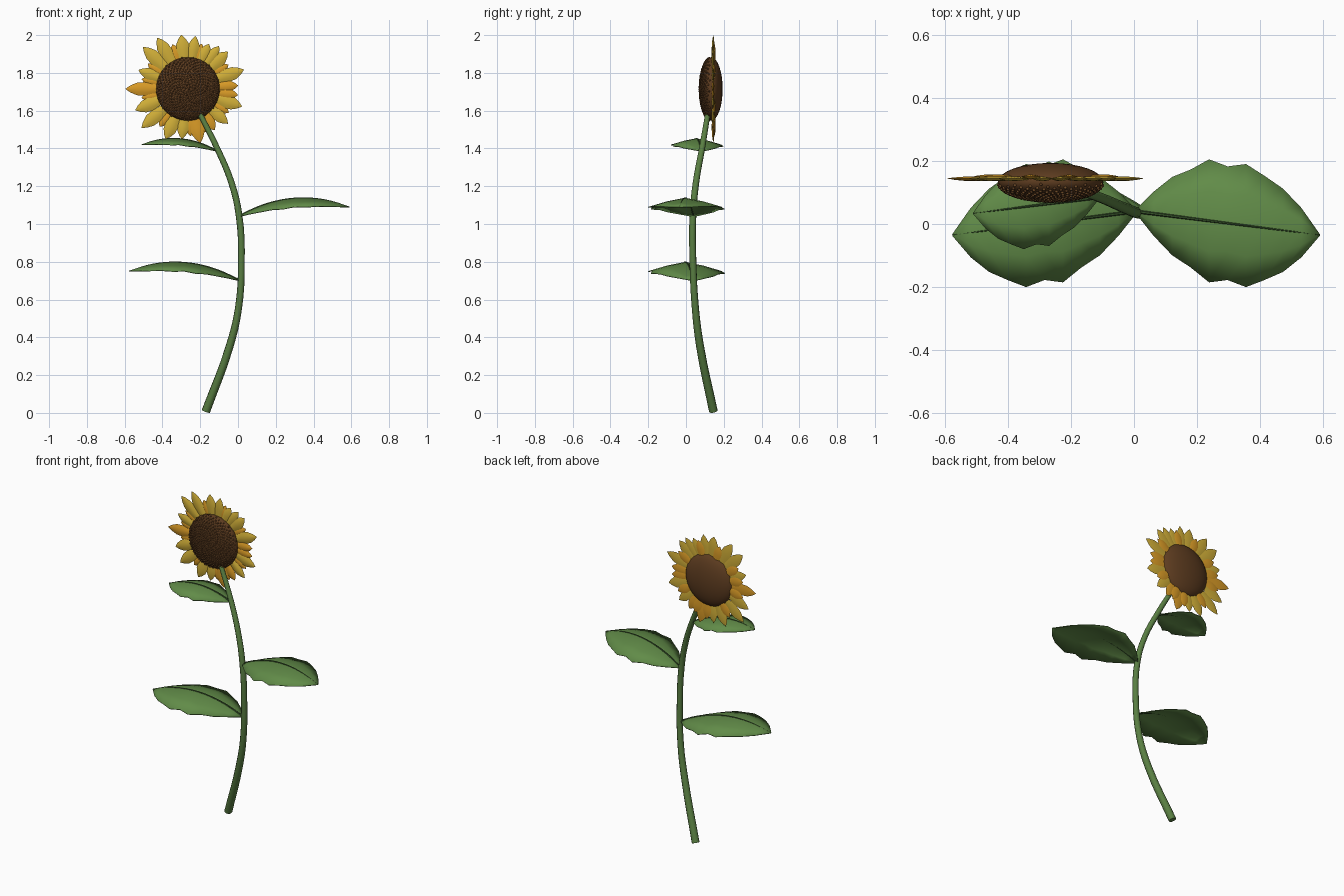
import bpy, bmesh, math
from mathutils import Vector, Matrix

if "Cube" in bpy.data.objects:
    bpy.data.objects.remove(bpy.data.objects["Cube"])


def material(name, rgb):
    m = bpy.data.materials.new(name)
    m.use_nodes = True
    m.diffuse_color = (*rgb, 1)
    node = next(n for n in m.node_tree.nodes if n.type == 'BSDF_PRINCIPLED')
    node.inputs["Base Color"].default_value = (*rgb, 1)
    node.inputs["Roughness"].default_value = 0.8
    return m


STEM = material("stem green", (0.10, 0.21, 0.055))
LEAF = material("leaf green", (0.12, 0.26, 0.065))
VEIN = material("dark vein green", (0.04, 0.09, 0.025))
YELLOW = material("petal yellow", (0.64, 0.43, 0.04))
ORANGE = material("petal orange", (0.70, 0.33, 0.02))
BROWN = material("disc brown", (0.11, 0.045, 0.014))
SEED = material("seed brown", (0.17, 0.075, 0.022))


def select(ob):
    bpy.ops.object.select_all(action='DESELECT')
    ob.select_set(True)
    bpy.context.view_layer.objects.active = ob


def finish(name, bm, mats, angle=40):
    bmesh.ops.recalc_face_normals(bm, faces=bm.faces)
    me = bpy.data.meshes.new(name)
    bm.to_mesh(me)
    bm.free()
    for m in mats:
        me.materials.append(m)
    ob = bpy.data.objects.new(name, me)
    bpy.context.collection.objects.link(ob)
    select(ob)
    bpy.ops.object.shade_smooth_by_angle(angle=math.radians(angle))
    return ob


def tube(name, points, radii, mat, sides_res=3):
    cu = bpy.data.curves.new(name, 'CURVE')
    cu.dimensions = '3D'
    cu.bevel_depth = 1
    cu.bevel_resolution = sides_res
    cu.resolution_u = 4
    cu.use_fill_caps = True
    sp = cu.splines.new('BEZIER')
    sp.bezier_points.add(len(points) - 1)
    for bp, co, r in zip(sp.bezier_points, points, radii):
        bp.co = co
        bp.radius = r
        bp.handle_left_type = bp.handle_right_type = 'AUTO'
    cu.materials.append(mat)
    ob = bpy.data.objects.new(name, cu)
    bpy.context.collection.objects.link(ob)
    select(ob)
    bpy.ops.object.convert(target='MESH')
    bpy.ops.object.shade_smooth_by_angle(angle=math.radians(45))
    return ob


# Curved stem
stem_path = [(-0.17, 0.145, 0.009), (-0.045, 0.075, 0.35), (0.002, 0.05, 0.55),
             (0.018, 0.037, 0.8), (0.005, 0.037, 1.05), (-0.035, 0.053, 1.22),
             (-0.11, 0.085, 1.4), (-0.2, 0.115, 1.58)]
stem_radii = [0.023, 0.021, 0.019, 0.018, 0.018, 0.017, 0.016, 0.014]
tube("stem", stem_path, stem_radii, STEM)

# Leaves: ridged along the midrib, scalloped edge, arched along the length
HALF_WIDTHS = [0.004, 0.07, 0.124, 0.155, 0.195, 0.18, 0.195, 0.165, 0.132, 0.078, 0.002]


def leaf(name, base, side, scale):
    def rib(t):
        return Vector((side * 0.585 * t, -0.075 * t, 0.33 * t - 0.28 * t * t)) * scale + Vector(base)

    bm = bmesh.new()
    last = None
    for i, w in enumerate(HALF_WIDTHS):
        mid = rib(i / (len(HALF_WIDTHS) - 1))
        row = []
        for k in (-1, -0.5, 0, 0.5, 1):
            offset = Vector((0, k * w, -0.25 * w * abs(k) ** 1.3)) * scale
            row.append(bm.verts.new(mid + offset))
        if last:
            for a in range(4):
                bm.faces.new((last[a], last[a + 1], row[a + 1], row[a]))
        last = row
    ob = finish(name, bm, [LEAF])
    mod = ob.modifiers.new("thickness", 'SOLIDIFY')
    mod.thickness = 0.004
    mod.offset = 0
    # Thin raised midrib
    path = [rib(t / 6) + Vector((0, 0, 0.001)) for t in range(7)]
    tube(name + "_midrib", path, [0.006 * (1 - 0.13 * t) for t in range(7)], VEIN, 1)


leaf("lower_leaf", (0.008, 0.04, 0.70), -1, 1)
leaf("middle_leaf", (0.005, 0.04, 1.04), 1, 1)
leaf("upper_leaf", (-0.11, 0.085, 1.385), -1, 0.685)

# Flower disc: flattened dome, axis along y
CENTRE = Vector((-0.265, 0.133, 1.715))
RADIUS, DEPTH = 0.168, 0.061
bm = bmesh.new()
bmesh.ops.create_uvsphere(bm, u_segments=32, v_segments=16, radius=1)
bmesh.ops.transform(bm, verts=bm.verts, matrix=Matrix.Translation(CENTRE)
                    @ Matrix.Diagonal((RADIUS, DEPTH, RADIUS, 1))
                    @ Matrix.Rotation(math.pi / 2, 4, 'X'))
finish("flower_disc", bm, [BROWN])

# Seeds spiralling over the front of the disc, alternating tones
bm = bmesh.new()
COUNT = 420
for i in range(COUNT):
    a = i * math.pi * (3 - math.sqrt(5))
    r = math.sqrt((i + 0.5) / COUNT) * 0.995
    pos = CENTRE + Vector((RADIUS * r * math.cos(a), -DEPTH * math.sqrt(1 - r * r),
                           RADIUS * r * math.sin(a)))
    ret = bmesh.ops.create_icosphere(bm, subdivisions=1, radius=0.0058,
                                     matrix=Matrix.Translation(pos))
    for f in {f for v in ret["verts"] for f in v.link_faces}:
        f.material_index = 1 if i % 3 else 0
finish("seeds", bm, [BROWN, SEED], 60)


# Petals: pointed, slightly cupped blades; (angle, tip radius)
def petal(bm, angle, reach, half, y, mat):
    start = 0.13
    turn = Matrix.Rotation(-math.radians(angle), 4, 'Y')
    last = None
    for t, w in ((0, 0.45), (0.25, 0.75), (0.5, 1), (0.7, 0.92), (0.88, 0.5), (1, 0.03)):
        r = start + (reach - start) * t
        ring = []
        for u, v in ((-1, 0), (-0.5, -0.75), (0, -1), (0.5, -0.75), (1, 0), (0, 0.7)):
            p = turn @ Vector((r, v * 0.009 * w, u * half * w))
            ring.append(bm.verts.new((CENTRE.x + p.x, y + p.y, CENTRE.z + p.z)))
        if last:
            for k in range(6):
                n = (k + 1) % 6
                f = bm.faces.new((last[k], last[n], ring[n], ring[k]))
                f.material_index = mat
        last = ring


PETALS = [(180, 0.33), (159, 0.28), (137, 0.325), (121, 0.316), (97, 0.288), (82, 0.283),
          (65, 0.263), (54, 0.28), (43, 0.288), (19, 0.313), (4, 0.265), (-7, 0.266),
          (-18, 0.30), (-41, 0.28), (-57, 0.26), (-77, 0.293), (-97, 0.267), (-114, 0.29),
          (-140, 0.32), (-158, 0.30)]
ORANGE_ANGLES = {180, 4, -7, -57, -77}
bm = bmesh.new()
for angle, reach in PETALS:
    petal(bm, angle, reach, 0.036 if reach > 0.285 else 0.031, 0.145,
          1 if angle in ORANGE_ANGLES else 0)
finish("outer_petals", bm, [YELLOW, ORANGE])

# Shorter petals filling the gaps behind
bm = bmesh.new()
for angle in (168, 148, 109, 73, 31, -30, -67, -87, -127, -169):
    petal(bm, angle, 0.25, 0.028, 0.151, 1)
finish("inner_petals", bm, [YELLOW, ORANGE])
